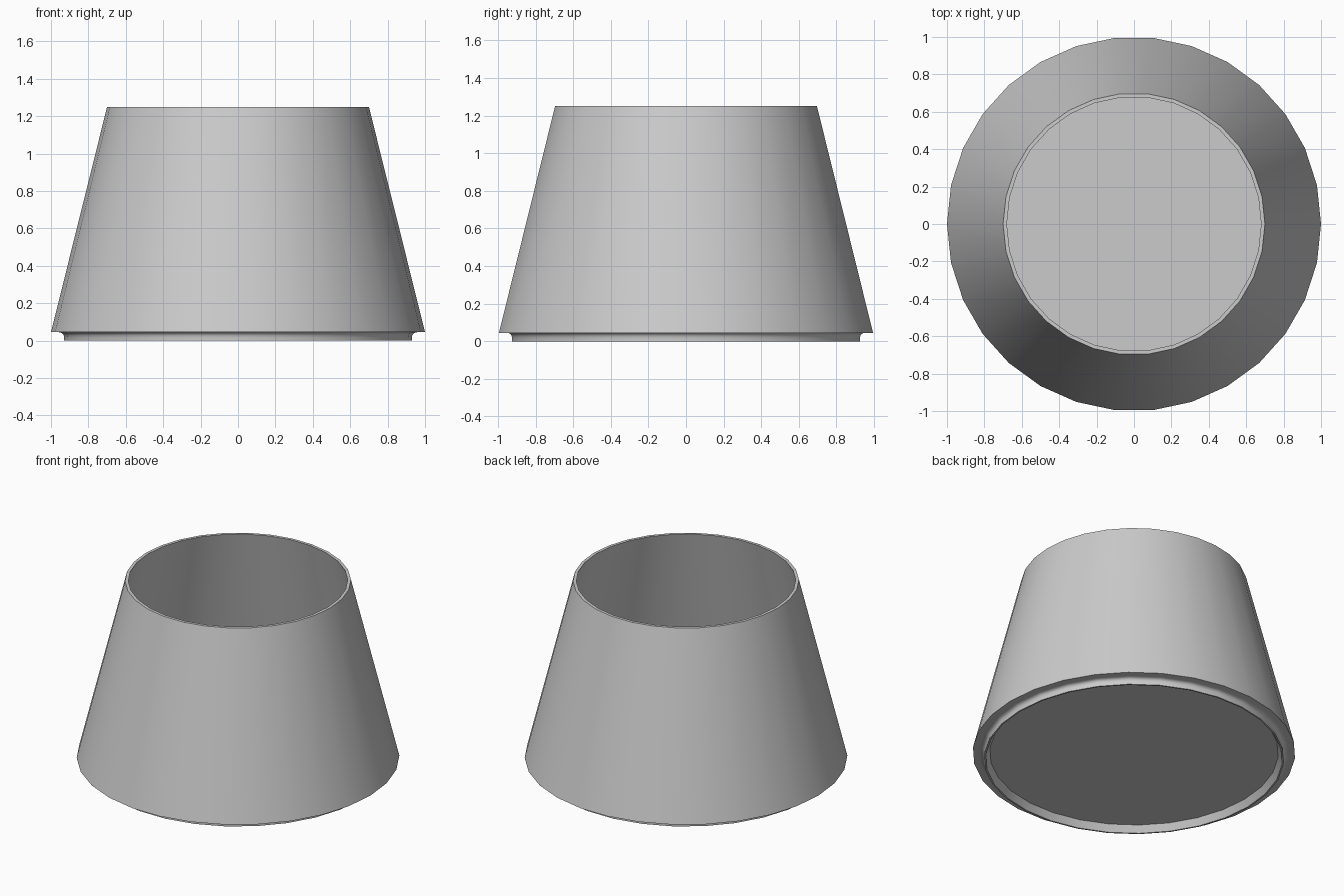
import bpy
import bmesh
import math
from mathutils import Vector

SIDES = 30
cube = bpy.data.objects.get("Cube")
if cube:
    bpy.data.objects.remove(cube, do_unlink=True)

grey = bpy.data.materials.new("light grey")
grey.use_nodes = True
colour = (0.6, 0.6, 0.6, 1)
grey.diffuse_color = colour
grey.node_tree.nodes["Principled BSDF"].inputs["Base Color"].default_value = colour


def cove(start, end, bulge, steps=4):
    """Quarter-round between two profile points, bowed towards a corner."""
    a, b, c = Vector(start), Vector(end), Vector(bulge)
    return [tuple(a * (1 - t) ** 2 + c * 2 * t * (1 - t) + b * t * t)
            for t in (i / steps for i in range(steps + 1))]


def lathe(name, profile):
    """Turn a radius/height profile around z, closing it at the axis."""
    bm = bmesh.new()
    verts = [bm.verts.new((r, 0, z)) for r, z in profile]
    edges = [bm.edges.new(pair) for pair in zip(verts, verts[1:])]
    bmesh.ops.spin(bm, geom=verts + edges, cent=(0, 0, 0), axis=(0, 0, 1),
                   angle=math.tau, steps=SIDES, use_duplicate=False)
    bmesh.ops.remove_doubles(bm, verts=bm.verts, dist=0.0005)
    bmesh.ops.recalc_face_normals(bm, faces=bm.faces)
    mesh = bpy.data.meshes.new(name)
    bm.to_mesh(mesh)
    bm.free()
    mesh.materials.append(grey)
    obj = bpy.data.objects.new(name, mesh)
    bpy.context.collection.objects.link(obj)
    bpy.ops.object.select_all(action="DESELECT")
    obj.select_set(True)
    bpy.context.view_layer.objects.active = obj
    bpy.ops.object.shade_smooth_by_angle(angle=math.radians(35))
    return obj


# Recessed underside, foot ring with hollow outer cove, flared wall, open inside
underside = [(0, 0.045), (0.895, 0.045)]
foot = [(0.92, 0), (0.93, 0)] + cove((0.93, 0.015), (0.96, 0.045), (0.93, 0.045))
wall = [(1, 0.045), (0.7, 1.25), (0.68, 1.25)]
inside = [(0.975, 0.065), (0, 0.065)]
lathe("tapered_cup", underside + foot + wall + inside)
